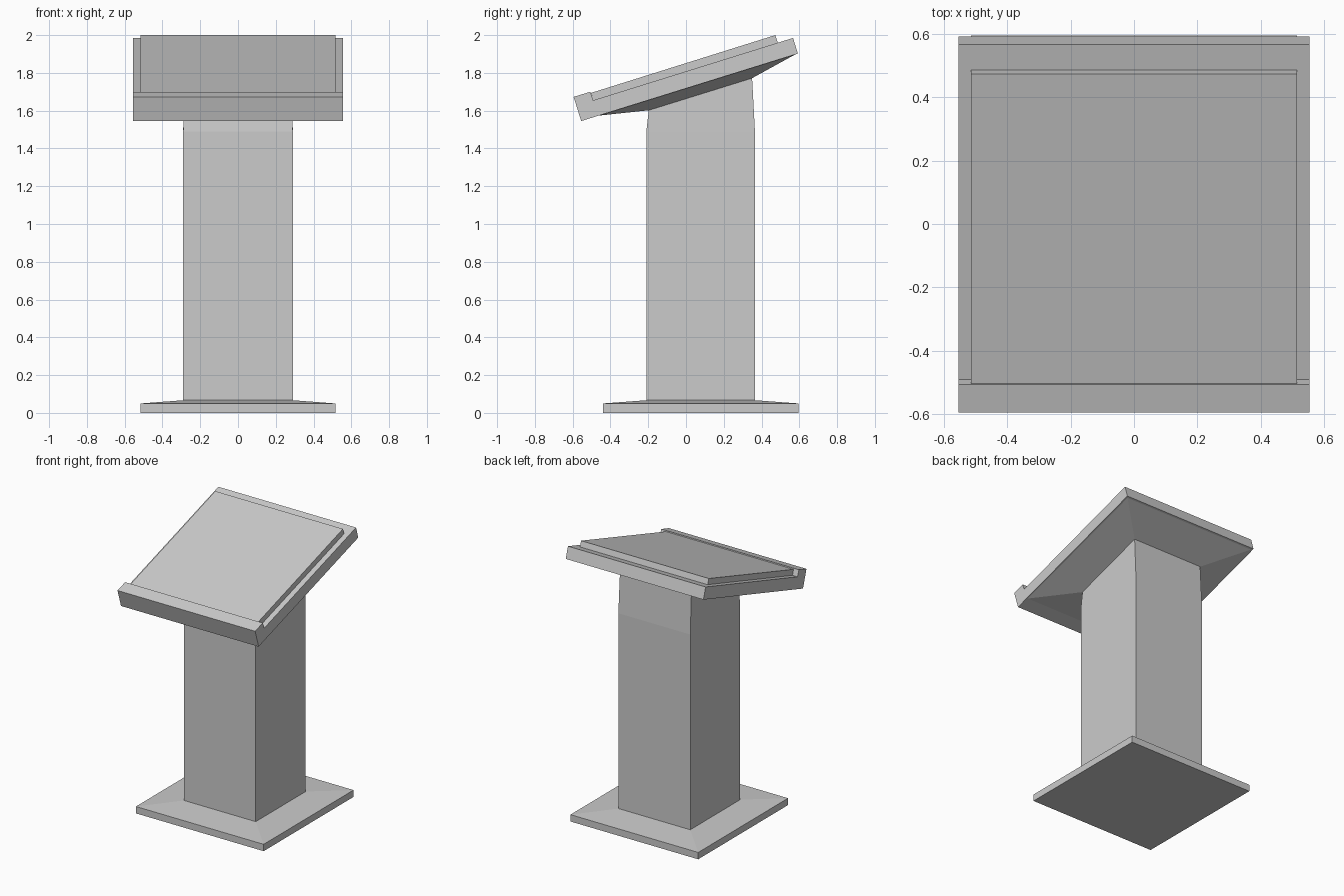
import bpy, bmesh

if "Cube" in bpy.data.objects:
    bpy.data.objects.remove(bpy.data.objects["Cube"])


def finish(name, bm):
    bmesh.ops.recalc_face_normals(bm, faces=bm.faces)
    mesh = bpy.data.meshes.new(name)
    bm.to_mesh(mesh)
    bm.free()
    obj = bpy.data.objects.new(name, mesh)
    bpy.context.collection.objects.link(obj)
    return obj


def loft(name, rings):
    """Closed four-sided loft; each ring is (half width, front y, front z, back y, back z)."""
    bm = bmesh.new()
    loops = [[bm.verts.new(p) for p in
              ((-w, y0, z0), (w, y0, z0), (w, y1, z1), (-w, y1, z1))]
             for w, y0, z0, y1, z1 in rings]
    for a, b in zip(loops, loops[1:]):
        for i in range(4):
            j = (i + 1) % 4
            bm.faces.new((a[i], a[j], b[j], b[i]))
    bm.faces.new(loops[0])
    bm.faces.new(loops[-1])
    return finish(name, bm)


def extrude_profile(name, points, half):
    """Side profile (y, z) extruded across the full width."""
    bm = bmesh.new()
    face = bm.faces.new([bm.verts.new((-half, y, z)) for y, z in points])
    res = bmesh.ops.extrude_face_region(bm, geom=[face])
    verts = [v for v in res["geom"] if isinstance(v, bmesh.types.BMVert)]
    bmesh.ops.translate(bm, verts=verts, vec=(2 * half, 0, 0))
    return finish(name, bm)


# Foot plate with a shallow sloped top
loft("base_plate", [
    (0.515, -0.44, 0.0, 0.595, 0.0),
    (0.515, -0.44, 0.05, 0.595, 0.05),
    (0.29, -0.21, 0.067, 0.365, 0.067),
])

# Column, narrowing slightly above the bend, with a slanted top
loft("column", [
    (0.29, -0.21, 0.06, 0.365, 0.06),
    (0.29, -0.21, 1.49, 0.365, 1.49),
    (0.288, -0.197, 1.602, 0.35, 1.772),
])

# Flared support under the desk
loft("desk_support", [
    (0.288, -0.197, 1.602, 0.35, 1.772),
    (0.553, -0.47, 1.573, 0.588, 1.903),
])

# Tilted desk tray with front lip
extrude_profile("desk_tray", [
    (-0.555, 1.545), (0.592, 1.902), (0.567, 1.985),
    (-0.491, 1.655), (-0.507, 1.70), (-0.595, 1.673),
], 0.555)

# Raised reading board
extrude_profile("reading_board", [
    (-0.491, 1.652), (0.487, 1.957), (0.473, 2.0), (-0.503, 1.694),
], 0.515)
